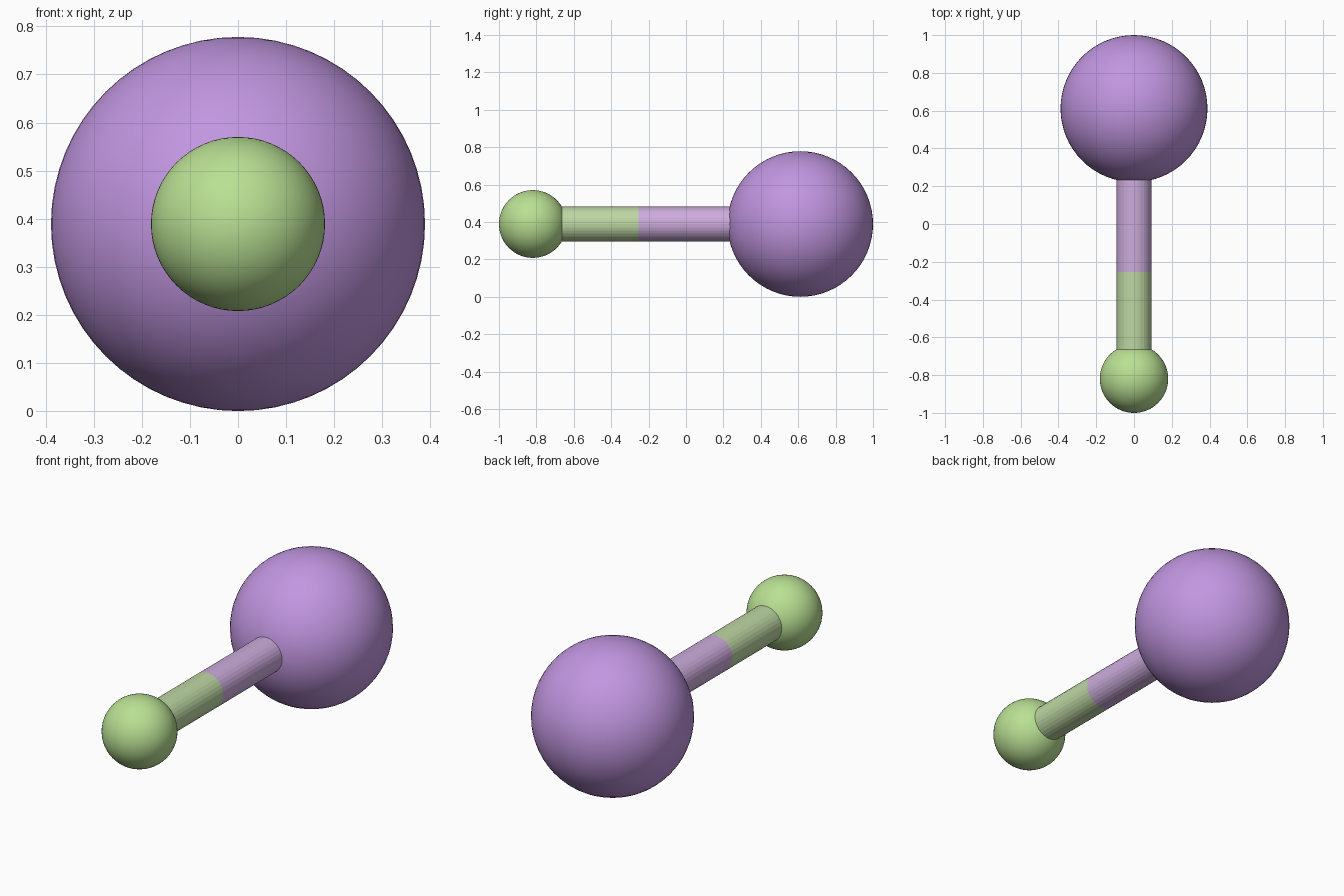
import bpy, math

if "Cube" in bpy.data.objects:
    bpy.data.objects.remove(bpy.data.objects["Cube"])

Z = 0.389        # height of the common axis
SPLIT = -0.255   # y where the rod changes colour


def material(name, rgb):
    lin = [((c / 255 + 0.055) / 1.055) ** 2.4 for c in rgb]
    m = bpy.data.materials.new(name)
    m.diffuse_color = (*lin, 1)
    m.use_nodes = True
    m.node_tree.nodes["Principled BSDF"].inputs["Base Color"].default_value = m.diffuse_color
    return m


def ball(name, y, radius, mat):
    bpy.ops.mesh.primitive_uv_sphere_add(segments=64, ring_count=32, radius=radius, location=(0, y, Z))
    ob = bpy.context.object
    ob.name = name
    ob.data.materials.append(mat)
    bpy.ops.object.shade_smooth()


def rod(name, y0, y1, mat):
    bpy.ops.mesh.primitive_cylinder_add(vertices=32, radius=0.093, depth=y1 - y0, end_fill_type='NOTHING',
                                        location=(0, (y0 + y1) / 2, Z), rotation=(math.pi / 2, 0, 0))
    ob = bpy.context.object
    ob.name = name
    ob.data.materials.append(mat)


# Two balls
ball("large_ball", 0.611, 0.389, material("purple", (193, 150, 224)))
ball("small_ball", -0.819, 0.181, material("green", (185, 224, 147)))

# Two-tone connecting rod, its ends buried in the balls
rod("rod_purple_half", SPLIT, 0.45, material("pale purple", (204, 172, 220)))
rod("rod_green_half", -0.78, SPLIT, material("pale green", (190, 215, 163)))
